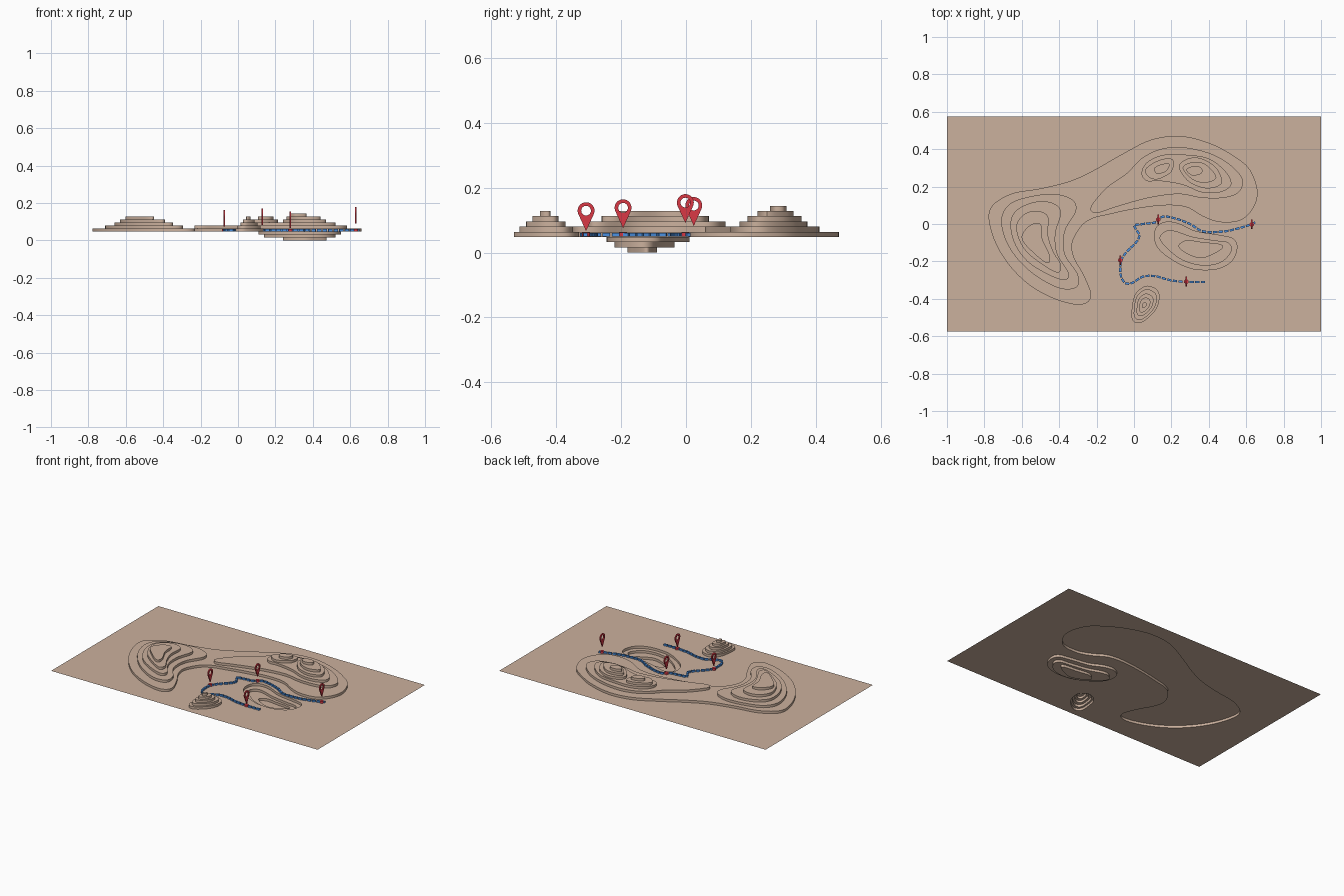
import bpy, bmesh, math
from mathutils import Vector

cube = bpy.data.objects.get("Cube")
if cube:
    bpy.data.objects.remove(cube, do_unlink=True)

GROUND, STEP = 0.048, 0.016


def material(name, rgb):
    mat = bpy.data.materials.new(name)
    mat.use_nodes = True
    mat.diffuse_color = (*rgb, 1)
    mat.node_tree.nodes["Principled BSDF"].inputs["Base Color"].default_value = (*rgb, 1)
    return mat


sand = material("sand", (0.60, 0.44, 0.34))
blue = material("route blue", (0.07, 0.28, 0.75))
red = material("marker red", (0.70, 0.04, 0.06))


def finish(bm, name, mat):
    mesh = bpy.data.meshes.new(name)
    bm.to_mesh(mesh)
    bm.free()
    mesh.materials.append(mat)
    obj = bpy.data.objects.new(name, mesh)
    bpy.context.collection.objects.link(obj)
    bpy.ops.object.select_all(action="DESELECT")
    obj.select_set(True)
    bpy.context.view_layer.objects.active = obj
    bpy.ops.object.shade_smooth_by_angle(angle=math.radians(35))
    return obj


def spline(points, closed, steps=6):
    """Smooth curve through points given in hundredths."""
    p = [Vector(q) / 100 for q in points]
    n = len(p)
    get = (lambda i: p[i % n]) if closed else (lambda i: p[max(0, min(n - 1, i))])
    out = []
    for i in range(n if closed else n - 1):
        a, b, c, d = (get(i + k) for k in (-1, 0, 1, 2))
        for s in range(steps):
            t = s / steps
            out.append(0.5 * (2 * b + (c - a) * t + (2 * a - 5 * b + 4 * c - d) * t * t
                              + (3 * b - a - 3 * c + d) * t ** 3))
    return out


def add_loop(bm, coords):
    verts = [bm.verts.new(c) for c in coords]
    edges = [bm.edges.new((v, verts[i - 1])) for i, v in enumerate(verts)]
    return verts, edges


def fill(bm, edges):
    bmesh.ops.triangle_fill(bm, edges=edges, use_beauty=True, normal=(0, 0, 1))


def terrace(bm, node, z, step):
    """Build a wall and its tread; return the edges of the foot of the wall."""
    outline, children, solid = node
    foot, foot_edges = add_loop(bm, [(p.x, p.y, z) for p in outline])
    top, top_edges = add_loop(bm, [(p.x, p.y, z + step) for p in outline])
    for i in range(len(foot)):
        bm.faces.new((foot[i - 1], foot[i], top[i], top[i - 1]))
    tread = list(top_edges)
    for child in children:
        hole = terrace(bm, child, z + step, step)
        if not solid:
            tread += hole
    fill(bm, tread)
    return foot_edges


def level(points, *children, solid=False):
    return spline(points, True), children, solid


# Western hill, innermost outline nested last
west_hill = level(
    [(-71, 2), (-66, 11), (-54, 15), (-42, 16), (-33, 13), (-31, 7), (-37, -4),
     (-37, -16), (-30, -27), (-31, -34), (-41, -34), (-56, -25), (-67, -12)],
    level([(-66, 1), (-62, 8), (-52, 12), (-43, 11), (-39, 6), (-42, -5),
           (-41, -16), (-35, -26), (-37, -30), (-46, -27), (-57, -20), (-64, -10)],
          level([(-63, -2), (-59, 5), (-52, 7), (-46, 4), (-46, -6), (-43, -15),
                 (-39, -22), (-41, -26), (-50, -21), (-59, -13)],
                level([(-60, -8), (-56, -1), (-50, 0), (-49, -8), (-45, -17),
                       (-46, -21), (-52, -17)]))))

# Northern hill with two peaks
east_peak = level(
    [(24, 31), (29, 35), (36, 35), (44, 30), (47, 22), (40, 19), (32, 21), (27, 25)],
    level([(26, 30), (31, 33), (38, 32), (44, 25), (38, 22), (31, 24)],
          level([(28, 29), (32, 31), (36, 30), (36, 27), (31, 26)])))
west_peak = level(
    [(6, 29), (11, 33), (17, 35), (21, 34), (20, 28), (13, 24), (8, 25)],
    level([(11, 30), (15, 32), (19, 32), (17, 28), (12, 27)]))
north_hill = level(
    [(-23, 7), (-22, 11), (-14, 20), (-4, 27), (4, 35), (14, 40), (26, 41), (40, 38),
     (51, 32), (58, 24), (56, 17), (48, 14), (36, 14), (24, 16), (8, 14), (-10, 9), (-19, 6)],
    level([(4, 27), (7, 33), (16, 37), (28, 37), (40, 35), (49, 28), (52, 21),
           (46, 17), (36, 17), (26, 21), (14, 23), (7, 23)], east_peak, west_peak))

# Shared lowest step under both hills
ridge = level(
    [(-77, 8), (-66, 16), (-50, 19), (-34, 23), (-21, 29), (-7, 37), (9, 45), (25, 47),
     (41, 43), (54, 36), (62, 29), (66, 18), (64, 9), (57, 2), (46, 1), (37, 4), (28, 9),
     (16, 10), (0, 8), (-14, 5), (-22, 3), (-28, -1), (-33, -10), (-32, -18), (-27, -27),
     (-23, -37), (-25, -42), (-32, -43), (-45, -39), (-58, -31), (-69, -19), (-76, -5)],
    west_hill, north_hill, solid=True)

# Small conical mound: one outline shrunk toward its middle
MOUND = [(-1, -44), (1, -37), (7, -33), (13, -36), (13, -43), (9, -49), (3, -53), (-1, -51)]
mid = Vector((5.5, -43.5))
mound = None
for f in (0.16, 0.4, 0.6, 0.82, 1):
    ring = [mid + (Vector(p) - mid) * f for p in MOUND]
    mound = level(ring, mound) if mound else level(ring)

# Sunken basin
basin = level(
    [(11, -8), (12, -2), (17, 1), (24, 0), (33, -4), (45, -6), (53, -8), (55, -13),
     (52, -20), (44, -24), (32, -24), (22, -20), (14, -14)],
    level([(14, -8), (17, -4), (22, -4), (31, -7), (43, -9), (50, -10), (52, -14),
           (47, -20), (38, -22), (28, -20), (20, -15)],
          level([(24, -12), (28, -9), (37, -10), (46, -11), (47, -13), (42, -16),
                 (36, -18), (29, -16)])))

# Ground sheet with the terraces let into it
bm = bmesh.new()
_, sheet = add_loop(bm, [(sx, sy * 0.575, GROUND)
                         for sx, sy in ((-1, -1), (1, -1), (1, 1), (-1, 1))])
for node, step in ((ridge, STEP), (mound, STEP), (basin, -STEP)):
    sheet += terrace(bm, node, GROUND, step)
fill(bm, sheet)
bm.normal_update()
for face in bm.faces:
    if face.normal.z < -0.5:
        face.normal_flip()
finish(bm, "terrain", sand)

# Dashed route
path = spline([(38, -31), (28, -31), (19, -30), (12, -28), (5, -28), (0, -31), (-4, -32),
               (-7, -28), (-7, -20), (-4, -15), (1, -10), (3, -6), (0, -1), (5, 0), (12, 1),
               (15, 4), (22, 3), (30, 0), (37, -4), (48, -4), (57, -2), (63, 0), (67, 2)],
              False, 10)
lengths = [0]
for a, b in zip(path, path[1:]):
    lengths.append(lengths[-1] + (b - a).length)


def along(s):
    for i in range(1, len(path)):
        if s <= lengths[i]:
            t = (s - lengths[i - 1]) / (lengths[i] - lengths[i - 1])
            return path[i - 1].lerp(path[i], t)
    return path[-1]


PITCH, DASH, HALF = 0.03, 0.023, 0.006
bm = bmesh.new()
for k in range(int(lengths[-1] / PITCH)):
    a, b = along(k * PITCH), along(k * PITCH + DASH)
    d = (b - a).normalized()
    side = Vector((-d.y, d.x)) * HALF
    corners = [a - side, b - side, b + side, a + side]
    base = bm.faces.new([bm.verts.new((c.x, c.y, GROUND + 0.001)) for c in corners])
    ext = bmesh.ops.extrude_face_region(bm, geom=[base])
    bmesh.ops.translate(bm, vec=(0, 0, 0.011),
                        verts=[v for v in ext["geom"] if isinstance(v, bmesh.types.BMVert)])
bmesh.ops.recalc_face_normals(bm, faces=bm.faces)
finish(bm, "dashed_route", blue)


# Map pins: flat teardrops with a round hole, over a small disc on the route
def pin(index, x, y, tip):
    r, drop, thick = 0.026, 0.063, 0.007
    z = tip + drop
    tangent = math.acos(r / drop)
    start, sweep, n = tangent - math.pi / 2, 2 * (math.pi - tangent), 28
    arc = [start + sweep * i / n for i in range(n + 1)]
    drop_shape = [(x - thick / 2, y, tip)]
    drop_shape += [(x - thick / 2, y + r * math.cos(a), z + r * math.sin(a)) for a in arc]
    hole = [(x - thick / 2, y + 0.015 * math.cos(a), z + 0.015 * math.sin(a))
            for a in (math.tau * i / n for i in range(n))]
    bm = bmesh.new()
    edges = add_loop(bm, drop_shape)[1] + add_loop(bm, hole)[1]
    bmesh.ops.triangle_fill(bm, edges=edges, use_beauty=True, normal=(1, 0, 0))
    ext = bmesh.ops.extrude_face_region(bm, geom=bm.faces[:])
    bmesh.ops.translate(bm, vec=(thick, 0, 0),
                        verts=[v for v in ext["geom"] if isinstance(v, bmesh.types.BMVert)])
    bmesh.ops.recalc_face_normals(bm, faces=bm.faces)
    finish(bm, f"map_pin_{index}", red)

    bm = bmesh.new()
    bmesh.ops.create_cone(bm, cap_ends=True, segments=20, radius1=0.012, radius2=0.012, depth=0.013)
    bmesh.ops.translate(bm, verts=bm.verts, vec=(x, y, GROUND + 0.0075))
    finish(bm, f"stop_disc_{index}", red)


for i, spot in enumerate([(0.28, -0.308, 0.066), (-0.073, -0.194, 0.075),
                          (0.13, 0.024, 0.082), (0.63, -0.002, 0.091)], 1):
    pin(i, *spot)
